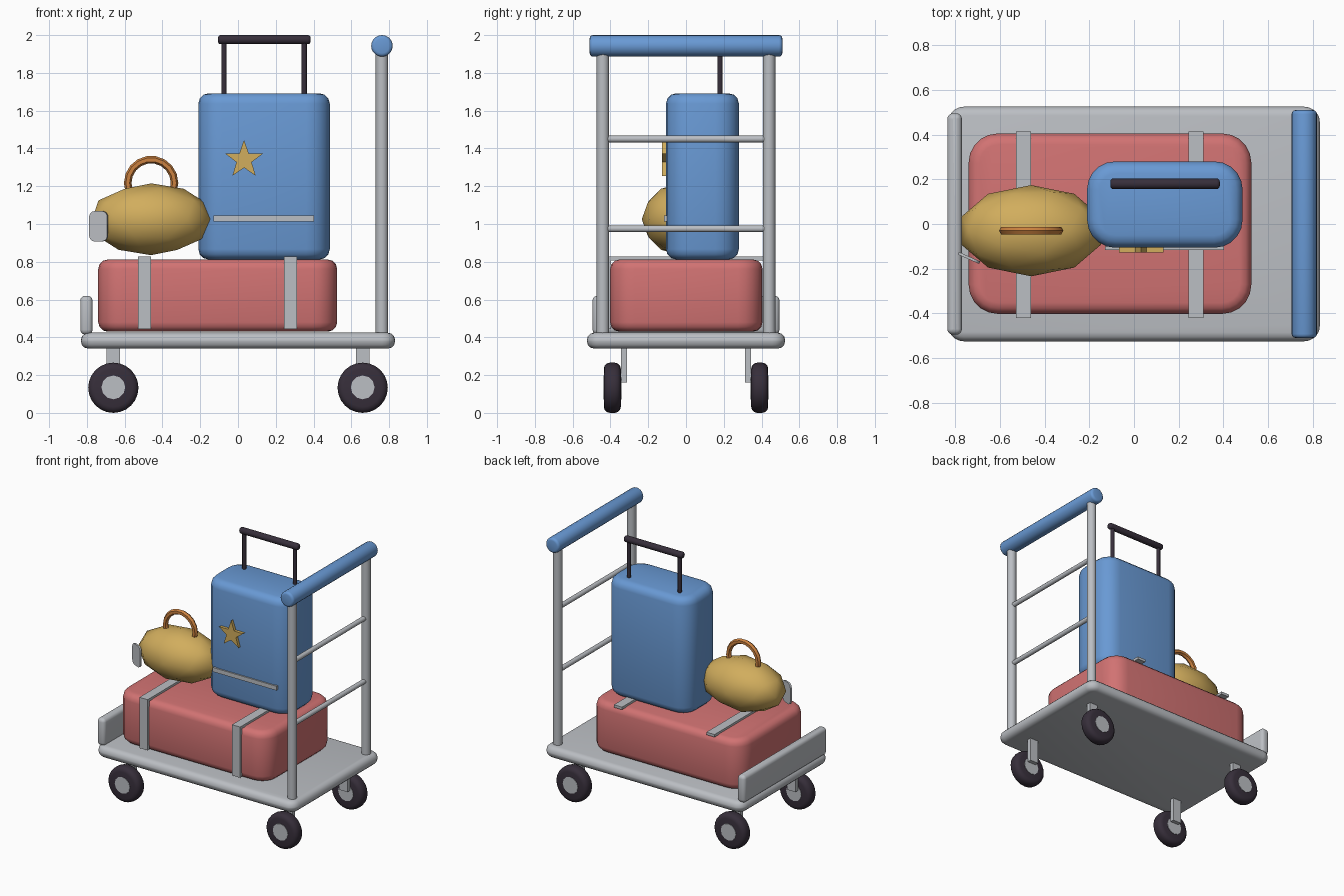
import bpy
import bmesh
from math import radians, pi, sin, cos
from mathutils import Matrix, Vector

old = bpy.data.objects.get("Cube")
if old:
    bpy.data.objects.remove(old, do_unlink=True)


def material(name, rgb):
    mat = bpy.data.materials.new(name)
    mat.use_nodes = True
    color = (*rgb, 1.0)
    mat.diffuse_color = color
    mat.node_tree.nodes["Principled BSDF"].inputs["Base Color"].default_value = color
    return mat


GREY = material("light grey metal", (0.50, 0.52, 0.55))
BLUE = material("sky blue", (0.14, 0.32, 0.66))
CORAL = material("coral red", (0.64, 0.17, 0.17))
GOLD = material("golden yellow", (0.64, 0.42, 0.11))
ORANGE = material("orange leather", (0.60, 0.22, 0.05))
DARK = material("dark rubber", (0.038, 0.028, 0.043))


def finish(bm, name, mat, angle=40):
    """Turn a bmesh into a named object with smooth shading and sharp edges kept."""
    bmesh.ops.recalc_face_normals(bm, faces=bm.faces)
    mesh = bpy.data.meshes.new(name)
    bm.to_mesh(mesh)
    bm.free()
    mesh.materials.append(mat)
    obj = bpy.data.objects.new(name, mesh)
    bpy.context.collection.objects.link(obj)
    bpy.ops.object.select_all(action='DESELECT')
    obj.select_set(True)
    bpy.context.view_layer.objects.active = obj
    bpy.ops.object.shade_smooth_by_angle(angle=radians(angle))
    return obj


def bevel(bm, edges, width, segments):
    bmesh.ops.bevel(bm, geom=edges, offset=width, offset_type='OFFSET',
                    segments=segments, profile=0.5, affect='EDGES')


def bevel_rims(bm, width, segments=3):
    """Round the outlines of the flat top and bottom caps."""
    rims = [e for e in bm.edges
            if sum(abs(f.normal.z) > 0.9 for f in e.link_faces) == 1]
    bevel(bm, rims, width, segments)


def box(name, mat, lo, hi, corner=0, rim=0, rotation=None):
    """Box between two corners, with rounded upright edges and rounded rims."""
    lo, hi = Vector(lo), Vector(hi)
    bm = bmesh.new()
    bmesh.ops.create_cube(bm, size=1, matrix=Matrix.Diagonal((*(hi - lo), 1)))
    if corner:
        upright = [e for e in bm.edges
                   if abs(e.verts[0].co.z - e.verts[1].co.z) > 1e-4]
        bevel(bm, upright, corner, 5)
    if rim:
        bm.normal_update()
        bevel_rims(bm, rim)
    if rotation:
        bm.transform(rotation)
    bm.transform(Matrix.Translation((lo + hi) / 2))
    return finish(bm, name, mat)


def rod(name, mat, center, radius, length, axis='Z', rim=0, sides=16, segments=3):
    """Cylinder along an axis, optionally with rounded ends."""
    bm = bmesh.new()
    bmesh.ops.create_cone(bm, cap_ends=True, segments=sides, radius1=radius,
                          radius2=radius, depth=length)
    if rim:
        bm.normal_update()
        bevel_rims(bm, rim, segments)
    if axis != 'Z':
        bm.transform(Matrix.Rotation(pi / 2, 4, 'Y' if axis == 'X' else 'X'))
    bm.transform(Matrix.Translation(center))
    return finish(bm, name, mat)


# Cart deck and low end board
box("deck", GREY, (-0.832, -0.525, 0.34), (0.832, 0.525, 0.425), 0.07, 0.04)
box("end_board", GREY, (-0.835, -0.495, 0.415), (-0.77, 0.495, 0.62), 0.025, 0.025)

# Wheels with hubs and inner brackets
for x_side, end in ((-1, "right"), (1, "left")):
    for y_side, face in ((-1, "front"), (1, "back")):
        x, y = 0.66 * x_side, 0.39 * y_side
        label = f"{face}_{end}"
        rod(f"{label}_tyre", DARK, (x, y, 0.133), 0.133, 0.09, 'Y', 0.032, 24)
        rod(f"{label}_hub", GREY, (x, y, 0.135), 0.063, 0.096, 'Y', sides=12)
        y_in, y_out = sorted((0.312 * y_side, 0.345 * y_side))
        box(f"{label}_bracket", GREY, (x - 0.035, y_in, 0.16), (x + 0.035, y_out, 0.36))

# Push frame: two posts, two cross bars, padded handle
for side, face in ((-1, "front"), (1, "back")):
    rod(f"{face}_post", GREY, (0.762, 0.44 * side, 1.17), 0.033, 1.52)
for z, level in ((0.975, "lower"), (1.45, "upper")):
    rod(f"{level}_cross_bar", GREY, (0.762, 0, z), 0.018, 0.84, 'Y', sides=12)
rod("push_handle", BLUE, (0.762, 0, 1.943), 0.057, 1.02, 'Y', 0.018, 20)

# Large flat suitcase with straps over the top and front
box("flat_suitcase", CORAL, (-0.74, -0.402, 0.43), (0.525, 0.405, 0.812), 0.13, 0.05)
for x, label in ((-0.495, "right"), (0.278, "left")):
    box(f"{label}_top_strap", GREY, (x - 0.034, -0.415, 0.808), (x + 0.034, 0.415, 0.828))
    box(f"{label}_front_strap", GREY, (x - 0.034, -0.42, 0.445), (x + 0.034, -0.398, 0.828))

# Upright suitcase with pull handle
box("upright_suitcase", BLUE, (-0.21, -0.106, 0.812), (0.486, 0.28, 1.692), 0.125, 0.055)
for x, label in ((-0.074, "right"), (0.35, "left")):
    rod(f"{label}_pull_rod", DARK, (x, 0.18, 1.82), 0.014, 0.3, sides=12)
rod("pull_grip", DARK, (0.139, 0.18, 1.976), 0.024, 0.49, 'X', 0.014)
box("trim_strip", GREY, (-0.13, -0.116, 1.012), (0.402, -0.1, 1.044))

# Star badge on the front of the upright suitcase
bm = bmesh.new()
points = []
for i in range(10):
    r = 0.042 if i % 2 else 0.105
    a = pi / 2 + i * pi / 5
    points.append(bm.verts.new((0.032 + r * cos(a), -0.128, 1.34 + r * sin(a))))
front = bm.faces.new(points)
back = bmesh.ops.extrude_face_region(bm, geom=[front])["geom"]
bmesh.ops.translate(bm, vec=(0, 0.028, 0),
                    verts=[v for v in back if isinstance(v, bmesh.types.BMVert)])
finish(bm, "star_badge", GOLD, 20)

# Soft duffel bag
bm = bmesh.new()
bmesh.ops.create_icosphere(bm, subdivisions=2, radius=1)
bm.transform(Matrix.Translation((-0.46, -0.03, 1.025))
             @ Matrix.Diagonal((0.328, 0.204, 0.19, 1)))
finish(bm, "duffel_bag", GOLD, 60)

# Duffel carry loop: a six-sided section spun around, lower half inside the bag
bm = bmesh.new()
ring = [bm.verts.new((0.124 + 0.02 * cos(i * pi / 3), 0.02 * sin(i * pi / 3), 0))
        for i in range(6)]
edges = [bm.edges.new((ring[i], ring[(i + 1) % 6])) for i in range(6)]
bmesh.ops.spin(bm, geom=ring + edges, cent=(0, 0, 0), axis=(0, 1, 0),
               angle=2 * pi, steps=18, use_merge=True)
bmesh.ops.remove_doubles(bm, verts=bm.verts, dist=1e-4)
bm.transform(Matrix.Translation((-0.46, -0.03, 1.217)))
finish(bm, "duffel_loop", ORANGE, 30)

# Luggage tag: thin rounded plate turned upright and angled
tilt = Matrix.Rotation(radians(-24), 4, 'Z') @ Matrix.Rotation(pi / 2, 4, 'X')
box("luggage_tag", GREY, (-0.79, -0.232, 0.982), (-0.686, -0.072, 0.994), 0.03,
    rotation=tilt)
